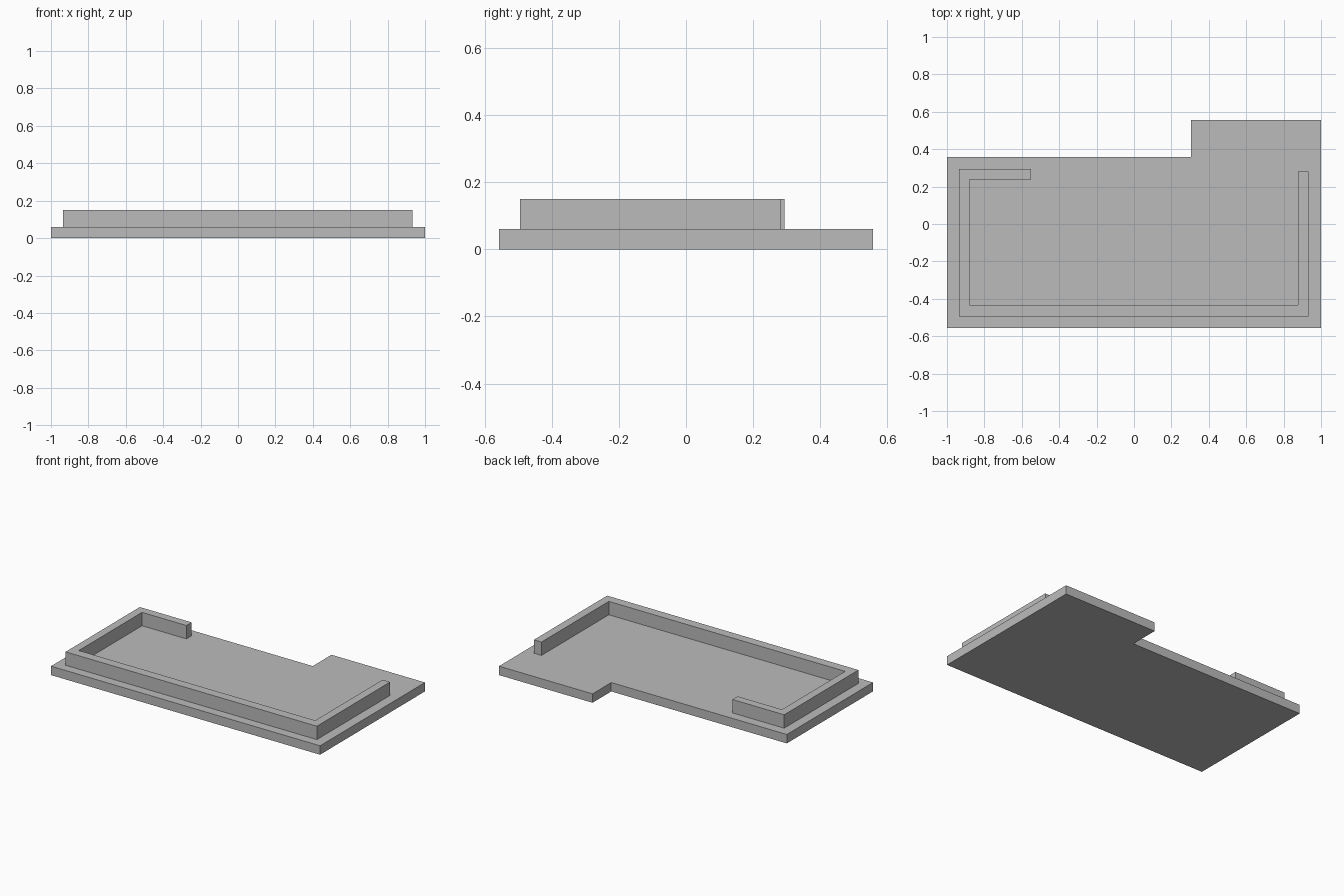
import bpy
import bmesh

cube = bpy.data.objects.get("Cube")
if cube:
    bpy.data.objects.remove(cube, do_unlink=True)

# Single matte grey for the whole model
grey = bpy.data.materials.new("plain grey")
grey.use_nodes = True
color = (0.5, 0.5, 0.5, 1.0)
grey.diffuse_color = color
grey.node_tree.nodes["Principled BSDF"].inputs["Base Color"].default_value = color


def extrude_outline(name, outline, bottom, top):
    """Solid with a flat outline, raised from bottom to top."""
    bm = bmesh.new()
    face = bm.faces.new([bm.verts.new((x, y, bottom)) for x, y in outline])
    raised = bmesh.ops.extrude_face_region(bm, geom=[face])["geom"]
    verts = [v for v in raised if isinstance(v, bmesh.types.BMVert)]
    bmesh.ops.translate(bm, verts=verts, vec=(0, 0, top - bottom))
    bmesh.ops.recalc_face_normals(bm, faces=bm.faces)
    mesh = bpy.data.meshes.new(name)
    bm.to_mesh(mesh)
    bm.free()
    mesh.materials.append(grey)
    obj = bpy.data.objects.new(name, mesh)
    bpy.context.collection.objects.link(obj)
    return obj


BASE_TOP, WALL_TOP = 0.06, 0.15

# Floor slab with a wider bay at the back left corner
extrude_outline("floor_slab", [
    (-1, -0.557), (1, -0.557), (1, 0.557),
    (0.305, 0.557), (0.305, 0.358), (-1, 0.358),
], 0, BASE_TOP)

# Perimeter wall, open along most of the back
extrude_outline("perimeter_wall", [
    (-0.935, -0.495), (0.933, -0.495), (0.933, 0.282), (0.877, 0.282),
    (0.877, -0.433), (-0.88, -0.433), (-0.88, 0.238), (-0.55, 0.238),
    (-0.55, 0.293), (-0.935, 0.293),
], BASE_TOP, WALL_TOP)
